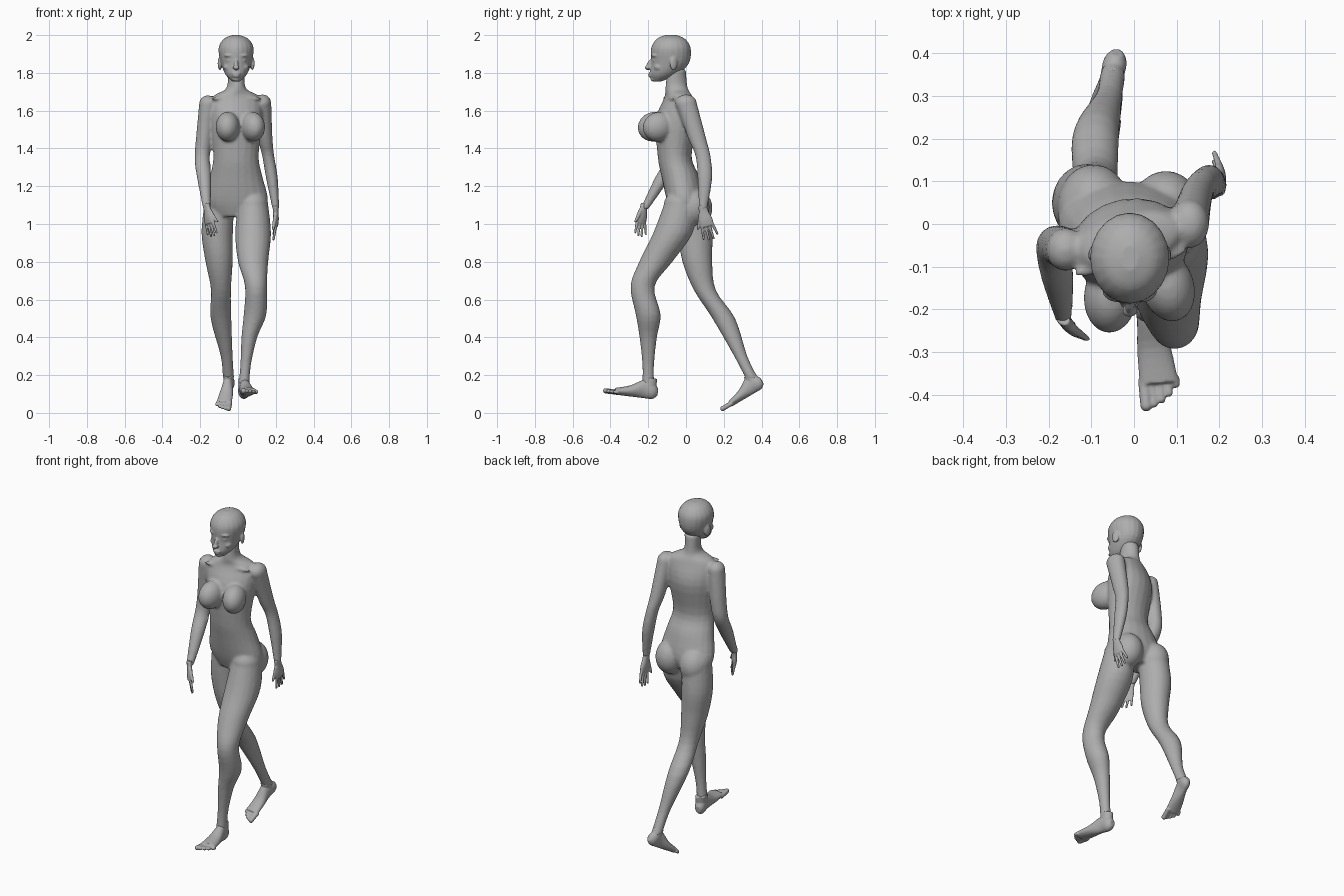
import bpy
import bmesh
from math import cos, sin, pi, radians
from mathutils import Matrix, Vector, Euler

default_cube = bpy.data.objects.get("Cube")
if default_cube:
    bpy.data.objects.remove(default_cube, do_unlink=True)

# One plain grey for the whole figure
grey = bpy.data.materials.new("mannequin grey")
grey.use_nodes = True
grey_value = (.42, .42, .42, 1)
grey.diffuse_color = grey_value
grey.node_tree.nodes["Principled BSDF"].inputs["Base Color"].default_value = grey_value


def placement(location, turn=(0, 0, 0), scale=(1, 1, 1)):
    angles = Euler([radians(angle) for angle in turn])
    return Matrix.LocRotScale(Vector(location), angles, Vector(scale))


def spline(rows, steps=4):
    """Smooth curve through all row values."""
    padded = [rows[0], *rows, rows[-1]]
    for before, start, end, after in zip(padded, padded[1:], padded[2:], padded[3:]):
        for step in range(steps):
            t = step / steps
            yield [q + t / 2 * (r - p + t * (2 * p - 5 * q + 4 * r - s + t * (3 * (q - r) + s - p)))
                   for p, q, r, s in zip(before, start, end, after)]
    yield rows[-1]


def loft(bm, rows, matrix=Matrix(), upright=False, twist=lambda height: 0, sides=20):
    """Closed skin over ellipses given as x, y, z, half width, half depth."""
    rings = []
    for x, y, z, width, depth in spline(rows):
        turn = Matrix.Rotation(twist(z), 3, "Z")
        ring = []
        for side in range(sides):
            angle = 2 * pi * side / sides
            across, along = width * cos(angle), depth * sin(angle)
            offset = Vector((across, 0, along)) if upright else turn @ Vector((across, along, 0))
            ring.append(bm.verts.new(matrix @ (Vector((x, y, z)) + offset)))
        rings.append(ring)
    for lower, upper in zip(rings, rings[1:]):
        for side in range(sides):
            bm.faces.new((lower[side - 1], lower[side], upper[side], upper[side - 1]))
    bm.faces.new(rings[0])
    bm.faces.new(rings[-1])


def ellipsoid(bm, centre, radii, turn=(0, 0, 0)):
    bmesh.ops.create_uvsphere(bm, u_segments=24, v_segments=14, radius=1,
                              matrix=placement(centre, turn, radii))


def limb(bm, *joints, flatness=1.1):
    """Tapering limb through x, y, z, radius, with a rounded top."""
    loft(bm, [(x, y, z, radius, radius * flatness) for x, y, z, radius in joints])
    x, y, z, radius = joints[0]
    ellipsoid(bm, (x, y, z), (radius, radius * flatness, radius))


def finish(name, bm, voxel, passes):
    """Fuse the overlapping volumes into one smooth skin."""
    bmesh.ops.recalc_face_normals(bm, faces=bm.faces)
    mesh = bpy.data.meshes.new(name)
    bm.to_mesh(mesh)
    bm.free()
    mesh.materials.append(grey)
    obj = bpy.data.objects.new(name, mesh)
    bpy.context.collection.objects.link(obj)
    remesh = obj.modifiers.new("fuse", "REMESH")
    remesh.mode = "VOXEL"
    remesh.voxel_size = voxel
    remesh.use_smooth_shade = True
    soften = obj.modifiers.new("soften", "SMOOTH")
    soften.factor = .5
    soften.iterations = passes


# Torso and neck, the shoulders turning against the hips
middle = -.01
body = bmesh.new()
torso_profile = [
    (0, 1.04, .12, .07),
    (0, 1.12, .17, .1),
    (-.03, 1.25, .14, .1),
    (-.06, 1.36, .12, .09),
    (-.05, 1.55, .14, .11),
    (-.04, 1.67, .13, .07),
    (-.05, 1.72, .05, .06),
    (-.05, 1.82, .045, .05),
]
loft(body, [(middle, *row) for row in torso_profile],
     twist=lambda height: radians(38) * (height - 1.27))

# Chest, seat and collar bones
breast_size = (.063, .087, .078)
ellipsoid(body, (-.055, -.17, 1.515), breast_size, (18, 0, -4))
ellipsoid(body, (.078, -.145, 1.515), breast_size, (18, 0, 18))
seat_size = (.082, .09, .1)
ellipsoid(body, (-.095, .05, 1.085), seat_size)
ellipsoid(body, (.075, .035, 1.09), seat_size)
for x, y in ((-.075, -.1), (.055, -.08)):
    ellipsoid(body, (x, y, 1.665), (.07, .015, .012), (0, 0, 15))

# Left leg, stepping forward
limb(body, (.08, -.03, 1.1, .08), (.08, -.07, .95, .095), (.08, -.16, .8, .08),
     (.095, -.23, .67, .058), (.09, -.2, .52, .06), (.06, -.2, .4, .042),
     (.04, -.2, .25, .028), (.03, -.2, .13, .03))

# Right leg, trailing behind
limb(body, (-.1, .04, 1.1, .08), (-.11, .05, .95, .083), (-.1, .06, .8, .072),
     (-.09, .1, .65, .053), (-.09, .2, .5, .055), (-.06, .29, .3, .032),
     (-.05, .35, .18, .03))

# Right arm swinging forward, left arm swinging back
limb(body, (-.16, -.06, 1.635, .046), (-.18, -.05, 1.45, .043), (-.19, -.06, 1.35, .04),
     (-.18, -.12, 1.25, .038), (-.165, -.22, 1.08, .02))
limb(body, (.13, 0, 1.64, .046), (.145, .06, 1.45, .038), (.16, .09, 1.36, .032),
     (.18, .1, 1.24, .031), (.2, .09, 1.08, .018), flatness=1.25)
finish("body", body, .008, 5)

# Head: skull and jaw
head = bmesh.new()
head_profile = [
    (-.15, 1.755, .02, .02),
    (-.12, 1.79, .056, .07),
    (-.085, 1.85, .08, .1),
    (-.08, 1.93, .093, .105),
    (-.08, 1.98, .065, .075),
    (-.08, 2, .02, .03),
]
loft(head, [(middle, *row) for row in head_profile])

# Nose bridge, nose tip, lips and chin
ellipsoid(head, (middle, -.195, 1.842), (.011, .014, .032), (-22, 0, 0))
ellipsoid(head, (middle, -.202, 1.828), (.018, .017, .01))
for height, width in ((1.795, .024), (1.783, .02)):
    ellipsoid(head, (middle, -.187, height), (width, .013, .007))
ellipsoid(head, (middle, -.17, 1.767), (.02, .018, .013))

# Brows, eyes, cheeks and ears
for side in (-1, 1):
    def feature(x, y, z, radii, turn=0):
        ellipsoid(head, (middle + side * x, y, z), radii, (0, 0, side * turn))
    feature(.036, -.165, 1.892, (.03, .018, .009), 18)
    feature(.035, -.16, 1.866, (.017, .016, .009))
    feature(.04, -.143, 1.83, (.027, .027, .022))
    feature(.086, -.066, 1.85, (.01, .021, .036), 20)
finish("head", head, .005, 3)


def make_hand(name, matrix):
    bm = bmesh.new()
    # Wrist and palm
    loft(bm, [(0, 0, .02, .016, .022), (0, 0, -.02, .015, .026),
              (0, 0, -.06, .016, .036), (0, 0, -.095, .012, .036)], matrix)
    # Four fingers, slightly fanned and curled inward
    for number, reach in enumerate((.07, .08, .08, .06)):
        knuckle = .018 * (number - 1.5)
        fan = .008 * (number - 1)
        loft(bm, [(0, knuckle, -.08, .009, .009),
                  (-.012, knuckle + fan, -.09 - reach, .006, .006)], matrix)
    # Thumb
    loft(bm, [(0, -.015, -.02, .012, .014), (-.014, -.052, -.1, .007, .007)], matrix)
    finish(name, bm, .004, 2)


def make_foot(name, matrix):
    bm = bmesh.new()
    # Heel, instep and ball
    sole_profile = [
        (.046, .04, .016, .02),
        (.02, .045, .03, .044),
        (-.03, .05, .03, .05),
        (-.1, .03, .04, .03),
        (-.18, .018, .046, .018),
    ]
    loft(bm, [(-.06 * y, y, *row) for y, *row in sole_profile], matrix, upright=True)
    # Ankle
    loft(bm, [(0, 0, height, .029, .035) for height in (.03, .11)], matrix)
    # Five toes, shortening outward
    for number in range(5):
        x = .0185 * number - .024
        tip = .0028 * number ** 2 - .238
        radius = .0095 if number else .014
        loft(bm, [(x, y, .014, radius, radius) for y in (-.165, tip + .01)], matrix, upright=True)
        bulb = (radius, radius, radius)
        ellipsoid_centre = matrix @ Vector((x, tip + .01, .014))
        ellipsoid(bm, ellipsoid_centre, bulb)
    finish(name, bm, .004, 2)


make_hand("left_hand", placement((.2, .09, 1.08), (14, 0, 0)))
make_hand("right_hand", placement((-.165, -.224, 1.09), (-14, 0, 40), (-.95, .95, .95)))
make_foot("left_foot", placement((.033, -.2, .075), (-7, 0, 5)))
make_foot("right_foot", placement((-.045, .384, .117), (30, 0, -8), (-.92, .92, .92)))
